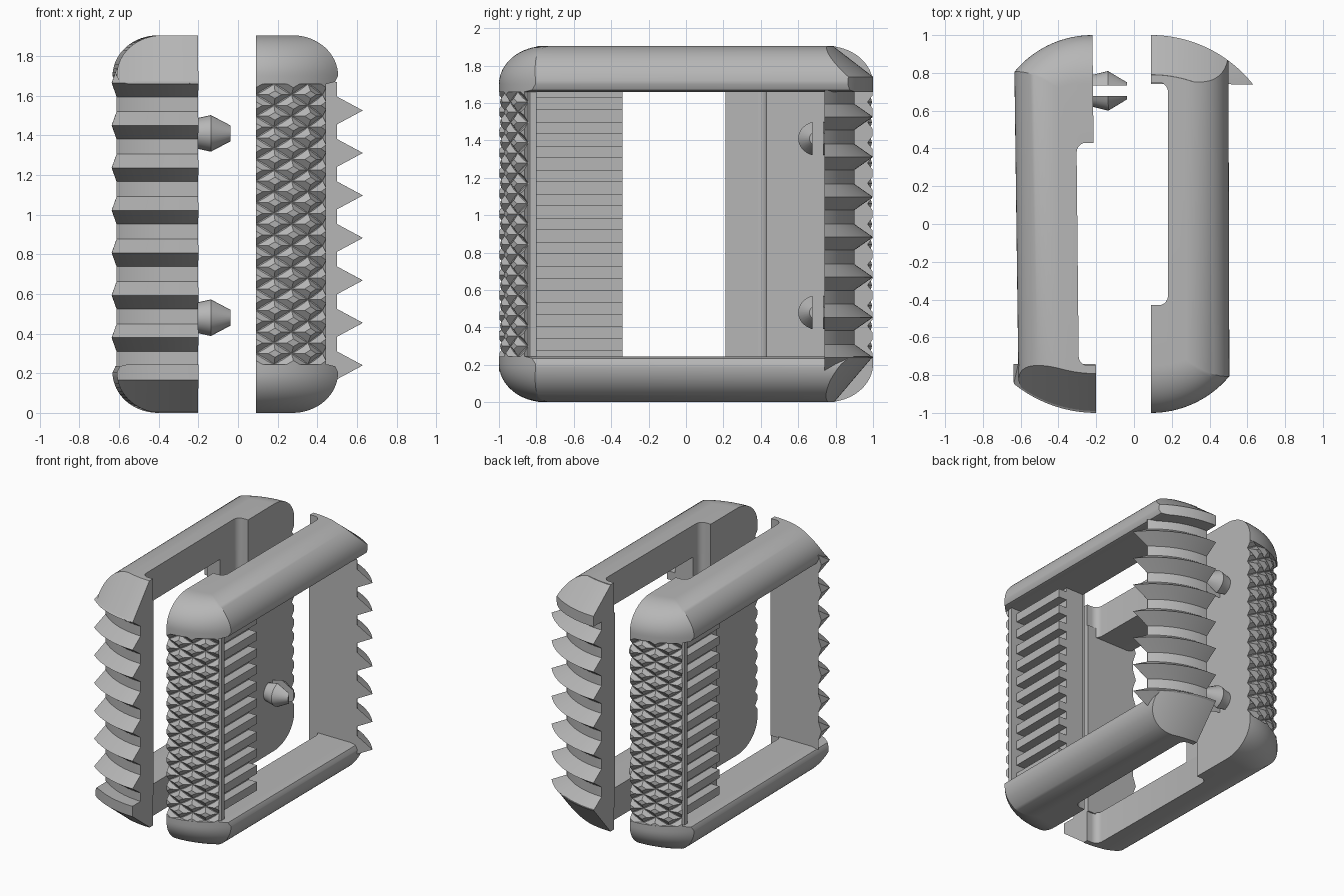
import bpy, bmesh, math
from mathutils import Matrix

if "Cube" in bpy.data.objects:
    bpy.data.objects.remove(bpy.data.objects["Cube"])

H = 1.905                 # overall height
Z0, Z1 = 0.245, 1.66      # window bottom and top
grey = bpy.data.materials.new("grey_plastic")
grey.diffuse_color = (0.47, 0.47, 0.47, 1)
grey.use_nodes = True
grey.node_tree.nodes["Principled BSDF"].inputs["Base Color"].default_value = grey.diffuse_color


def new_object(name, bm):
    bmesh.ops.recalc_face_normals(bm, faces=bm.faces)
    me = bpy.data.meshes.new(name)
    bm.to_mesh(me)
    bm.free()
    me.materials.append(grey)
    ob = bpy.data.objects.new(name, me)
    bpy.context.collection.objects.link(ob)
    return ob


def loft(name, loops):
    """Solid through a series of equal-length closed loops."""
    bm = bmesh.new()
    rings = [[bm.verts.new(p) for p in lp] for lp in loops]
    n = len(rings[0])
    for a, b in zip(rings, rings[1:]):
        for i in range(n):
            j = (i + 1) % n
            bm.faces.new((a[i], a[j], b[j], b[i]))
    bm.faces.new(rings[0])
    bm.faces.new(rings[-1])
    return new_object(name, bm)


def column(name, pts, lo, hi):
    """Extrude a plan outline upwards."""
    return loft(name, [[(x, y, z) for x, y in pts] for z in (lo, hi)])


def arc(cx, cy, r, a0, a1, n):
    return [(cx + r * math.cos(math.radians(a0 + (a1 - a0) * i / n)),
             cy + r * math.sin(math.radians(a0 + (a1 - a0) * i / n))) for i in range(n + 1)]


def bow(d, r, y0, n=20):
    """Bowed end outline from x=0 to x=d with its crown at y0."""
    return [(d * i / n, y0 - r + math.sqrt(r * r - (d * i / n) ** 2)) for i in range(n + 1)]


def rail_plan(dx, dy_front, dy_back):
    """Rail outline, inset on its outer side and at each end, with mating recess."""
    plan = [(x, -y) for x, y in bow(0.415 - dx, 0.54, 1 - dy_front)]
    plan += reversed(bow(0.41 - dx, 0.69, 1 - dy_back))
    plan += [(0, 0.75)] + arc(0.04, 0.70, 0.05, 90, 0, 5)
    return plan + arc(0.04, -0.38, 0.05, 0, -90, 5) + [(0, -0.43)]


def rail(name, top):
    """Rounded rail with a domed end and a bevelled end."""
    steps = [(Z1, 0.055, 0), (1.67, 0.015, 0), (1.70, 0, 0)]
    for i in range(1, 17):
        a = math.radians(90 * i / 16)
        steps.append((1.70 + 0.205 * math.sin(a), 0.23 * (1 - math.cos(a)), 0.25 * (1 - math.cos(a))))
    loops = []
    for z, dx, dy in steps:
        back = 1.3 * (z - 1.74) if top else 0.85 * (z - Z1)
        back = min(max(back, 0), 0.21)
        loops.append([(x, y, z if top else H - z) for x, y in rail_plan(dx, dy, back)])
    return loft(name, loops)


def thread_column(name, reach):
    """Curved column with seven V-shaped teeth."""
    core = [(0, 0.74)] + bow(0.41, 0.605, 0.9) + [(0.41, 0.74)]
    tooth = [(0, 0.74)] + bow(reach, 0.69, 1.0) + [(reach, 0.74)]
    loops = []
    for k in range(7):
        z = 0.24 + 0.2143 * k
        for dz, pts in ((-0.07, core), (0, tooth), (0.07, core)):
            loops.append([(x, y, z + dz) for x, y in pts])
    # last tooth stops at the underside of the rail, where it runs into the bevelled end
    loops.append([(x, y, 1.67) for x, y in core])
    return loft(name, loops)


T = 0.72                  # angular sweep of the knurled face


def on_arc(r, t):
    return (r * math.sin(t), -0.46 - r * math.cos(t))


def knurl_column(name):
    pts = [on_arc(0.512, T * i / 16) for i in range(17)]
    pts += [(0.355, pts[-1][1] + 0.01), (0.355, -0.8), (0, -0.8)]
    return column(name, pts, Z0 - 0.02, Z1 + 0.02)


def knurl_studs(name):
    """Staggered, blunt diamond studs over the curved face."""
    bm = bmesh.new()
    cols, rows = 4, 26
    dt, dz = T / cols, (Z1 - Z0) / rows

    def vert(r, i, j):
        i, j = min(max(i, 0), cols), min(max(j, 0), rows)
        return bm.verts.new((*on_arc(r, i * dt), Z0 + j * dz))
    corners = ((-1, 0), (0, -1), (1, 0), (0, 1))
    for i in range(cols + 1):
        for j in range(rows + 1):
            if (i + j) % 2:
                continue
            base = [vert(0.511, i + a, j + b) for a, b in corners]
            tip = [vert(0.538, i + 0.35 * a, j + 0.35 * b) for a, b in corners]
            for k in range(4):
                n = (k + 1) % 4
                bm.faces.new((base[k], base[n], tip[n], tip[k]))
            bm.faces.new(base)
            bm.faces.new(tip)
    return new_object(name, bm)


def grip_plate(name, end, slope):
    """Inner wall beside the knurled column."""
    pts = [(0, -0.805), (0.24, -0.805), (0.24, end - slope), (0.09, end), (0.09, -0.385)]
    pts += arc(0.045, -0.385, 0.045, 0, -90, 5) + [(0, -0.43)]
    return column(name, pts, Z0 - 0.02, Z1 + 0.02)


def ribs(name):
    bm = bmesh.new()
    pitch = (Z1 - Z0) / 11
    for k in range(11):
        m = Matrix.Translation((0.25, -0.575, Z0 + pitch * (k + 0.5)))
        bmesh.ops.create_cube(bm, size=1, matrix=m @ Matrix.Diagonal((0.12, 0.47, 0.065, 1)))
    return new_object(name, bm)


def prong(name, z, s):
    """One half of a split snap pin."""
    loops = []
    for x, r in ((0.02, 0.085), (0, 0.085), (-0.08, 0.105), (-0.18, 0.045)):
        loops.append([(x, -0.705 + s * max(0.028, r * math.sin(a)), z + 0.88 * r * math.cos(a))
                      for a in (math.radians(-20 + 220 * i / 20) for i in range(21))])
    return loft(name, loops)


def place(ob, m):
    ob.data.transform(m)
    if m.determinant() < 0:
        ob.data.flip_normals()


right = Matrix.Translation((0.09, 0, 0))
# opposite half: turned end for end and upside down, very slightly skewed
left = Matrix(((-1, 0.01, 0, -0.21), (0, -1, 0, 0), (0, 0, -1, H), (0, 0, 0, 1)))

for side, m, reach, end, slope in (("right", right, 0.54, -0.34, 0), ("left", left, 0.435, -0.21, 0.06)):
    parts = [rail(side + "_rail_a", True), rail(side + "_rail_b", False),
             thread_column(side + "_threaded_column", reach),
             knurl_column(side + "_knurled_column"), knurl_studs(side + "_knurl_studs"),
             grip_plate(side + "_grip_plate", end, slope), ribs(side + "_grip_ribs")]
    if side == "left":
        parts += [prong("snap_pin", H - z, s) for z in (0.48, 1.41) for s in (-1, 1)]
    for ob in parts:
        place(ob, m)

# smooth the curved parts, keep creases sharp
for ob in bpy.data.objects:
    smooth = not any(w in ob.name for w in ("studs", "ribs"))
    ob.select_set(smooth)
    if smooth:
        bpy.context.view_layer.objects.active = ob
bpy.ops.object.shade_smooth_by_angle(angle=math.radians(30))
